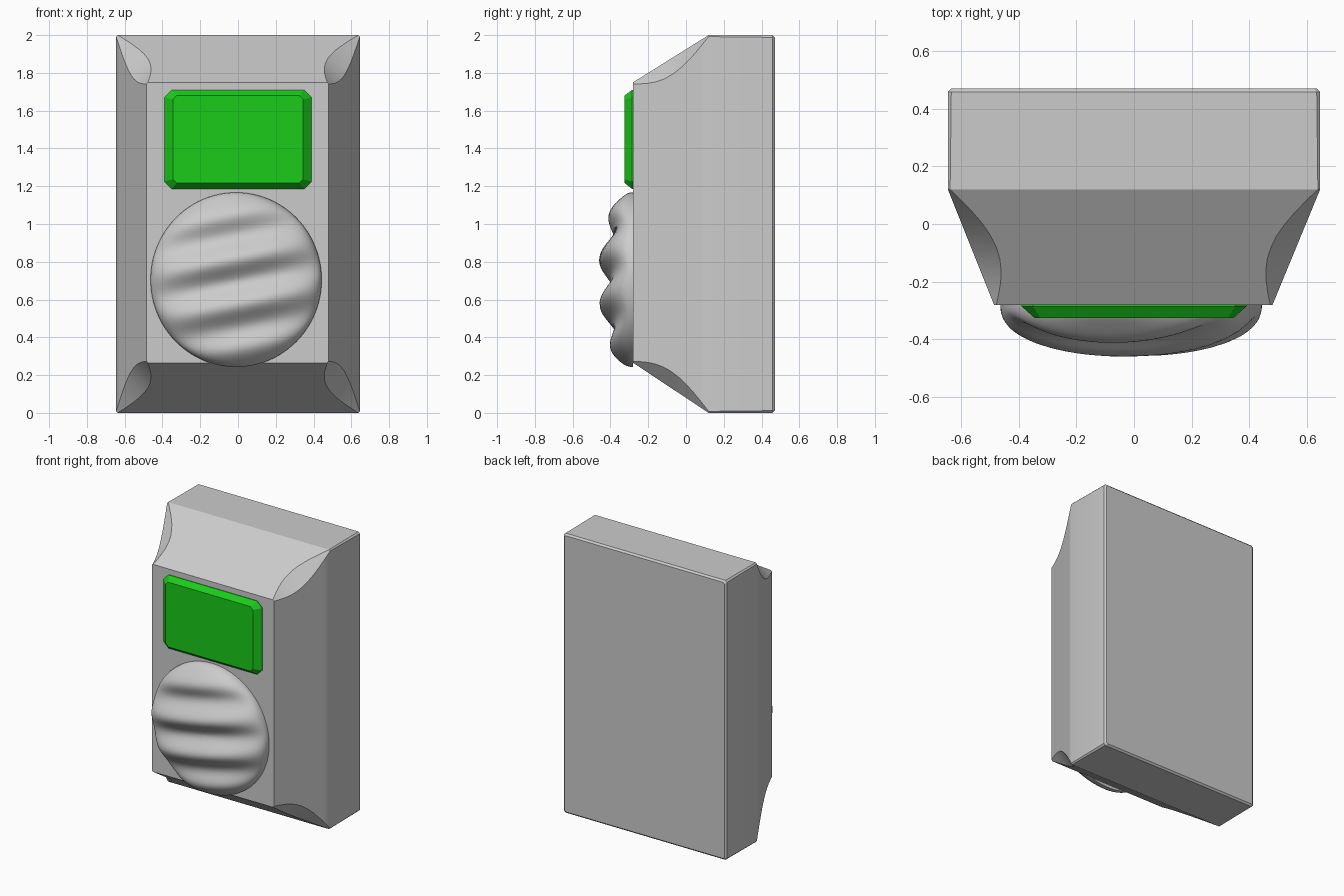
import bpy, bmesh, math

if "Cube" in bpy.data.objects:
    bpy.data.objects.remove(bpy.data.objects["Cube"])


def finish(bm, name, angle):
    bmesh.ops.recalc_face_normals(bm, faces=bm.faces)
    mesh = bpy.data.meshes.new(name)
    bm.to_mesh(mesh)
    bm.free()
    ob = bpy.data.objects.new(name, mesh)
    bpy.context.collection.objects.link(ob)
    bpy.ops.object.select_all(action='DESELECT')
    ob.select_set(True)
    bpy.context.view_layer.objects.active = ob
    bpy.ops.object.shade_smooth_by_angle(angle=math.radians(angle))
    return ob


def loft(name, sections, angle):
    """Capped loft through chamfered rectangles (y, x0, x1, z0, z1, chamfer)."""
    bm = bmesh.new()
    rings = []
    for y, x0, x1, z0, z1, c in sections:
        pts = [(x0 + c, z0), (x1 - c, z0), (x1, z0 + c), (x1, z1 - c),
               (x1 - c, z1), (x0 + c, z1), (x0, z1 - c), (x0, z0 + c)]
        rings.append([bm.verts.new((x, y, z)) for x, z in pts])
    for a, b in zip(rings, rings[1:]):
        for i in range(8):
            j = (i + 1) % 8
            bm.faces.new((a[i], a[j], b[j], b[i]))
    bm.faces.new(rings[0])
    bm.faces.new(rings[-1])
    return finish(bm, name, angle)


# Housing: square back block, then a taper with hollowed corners
sections = [(0.47, -0.633, 0.633, 0.012, 1.988, 0.01),
            (0.458, -0.645, 0.645, 0.0, 2.0, 0.012)]
steps = 10
for k in range(steps + 1):
    t = k / steps
    sections.append((0.12 - 0.40 * t,
                     -0.645 + 0.16 * t, 0.645 - 0.165 * t,
                     0.265 * t, 2.0 - 0.25 * t,
                     0.008 + 0.08 * math.sin(math.pi * t)))
loft("housing", sections, 25)

# Green display with sloped rim
screen = loft("screen", [(-0.27, -0.39, 0.39, 1.185, 1.71, 0.04),
                         (-0.285, -0.39, 0.39, 1.185, 1.71, 0.04),
                         (-0.325, -0.345, 0.345, 1.217, 1.68, 0.02)], 25)
green = bpy.data.materials.new("green")
green.diffuse_color = (0.01, 0.6, 0.01, 1)
green.use_nodes = True
green.node_tree.nodes["Principled BSDF"].inputs["Base Color"].default_value = green.diffuse_color
screen.data.materials.append(green)

# Rippled speaker dome on a polar grid
CX, CZ, RX, RZ = -0.01, 0.705, 0.453, 0.462
RINGS, SEGS = 40, 96


def dome_point(r, a):
    x, z = CX + RX * r * math.cos(a), CZ + RZ * r * math.sin(a)
    env = max(0.0, 1 - r * r)
    ripple = math.cos(2 * math.pi * (z - 0.2 * x - 0.82) / 0.25)
    depth = 0.15 * env ** 0.4 + 0.034 * env ** 0.5 * ripple
    return (x, -0.28 - depth, z)


bm = bmesh.new()
centre = bm.verts.new(dome_point(0, 0))
prev = None
for i in range(1, RINGS + 1):
    r = math.sin(math.pi / 2 * i / RINGS)
    ring = [bm.verts.new(dome_point(r, 2 * math.pi * j / SEGS)) for j in range(SEGS)]
    for j in range(SEGS):
        n = (j + 1) % SEGS
        if prev:
            bm.faces.new((prev[j], ring[j], ring[n], prev[n]))
        else:
            bm.faces.new((centre, ring[j], ring[n]))
    prev = ring
bm.faces.new(prev)
finish(bm, "speaker_dome", 60)
